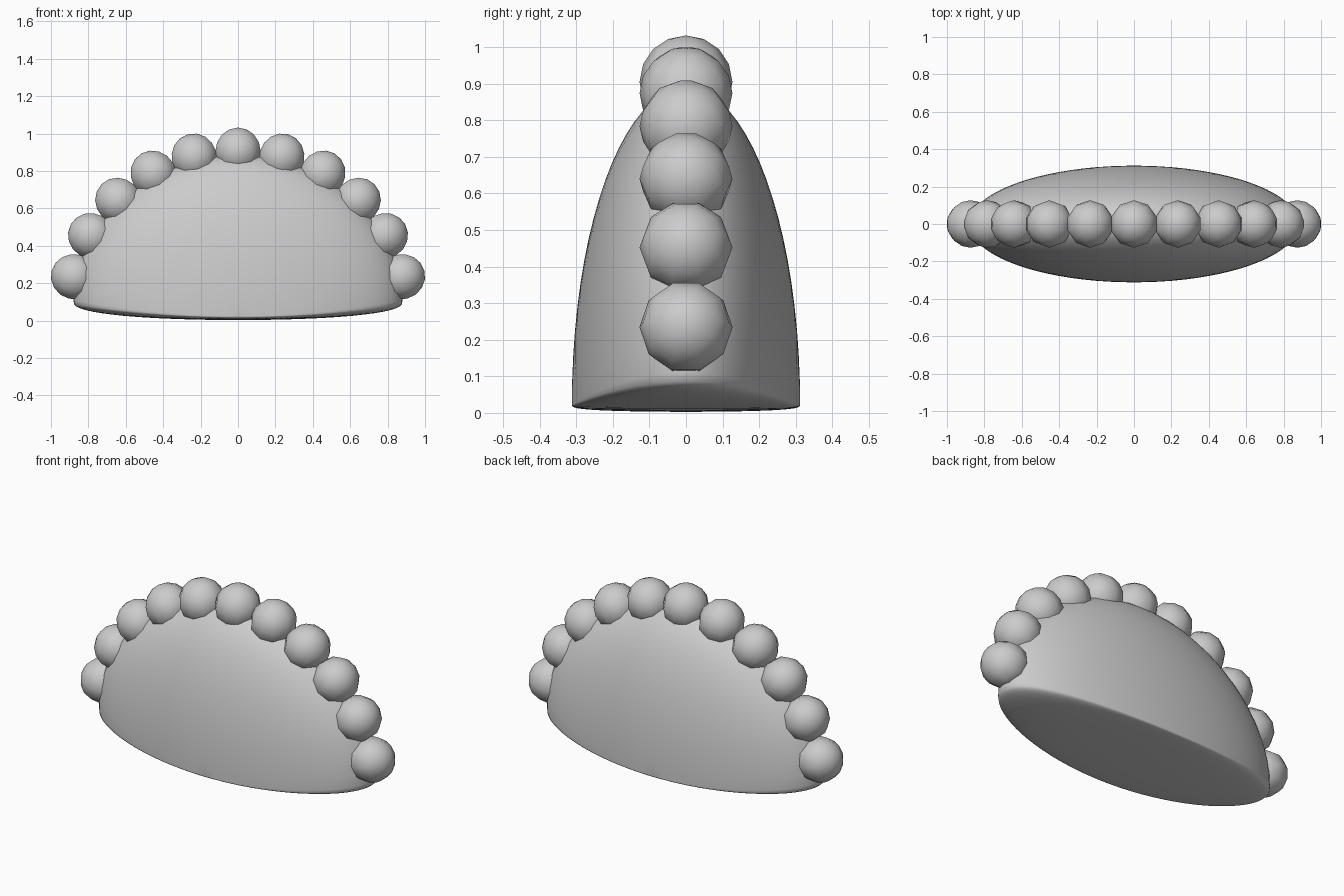
import bpy, bmesh, math

if "Cube" in bpy.data.objects:
    bpy.data.objects.remove(bpy.data.objects["Cube"])

dough = bpy.data.materials.new("dough grey")
dough.diffuse_color = (0.6, 0.6, 0.6, 1)
dough.use_nodes = True
dough.node_tree.nodes["Principled BSDF"].inputs["Base Color"].default_value = dough.diffuse_color


def finish(ob):
    ob.data.materials.append(dough)
    for p in ob.data.polygons:
        p.use_smooth = True


# Dumpling body: sphere with poles front and back, domed top, squashed belly
bpy.ops.mesh.primitive_uv_sphere_add(segments=64, ring_count=40, radius=1,
                                     rotation=(math.pi / 2, 0, 0))
body = bpy.context.object
body.name = "dumpling_body"
bpy.ops.object.transform_apply(rotation=True)
for v in body.data.vertices:
    x, y, z = v.co
    rim = 0.025 + 0.085 * x * x            # seam rises toward the ends
    if z >= 0:
        h = rim + z * (0.89 - rim)
    else:
        h = rim - (0.022 + 0.053 * x * x) * math.sqrt(-z)
    v.co = (0.88 * x, 0.312 * y, h)
finish(body)

# Pleats: faceted balls along the upper edge
for k in range(-5, 6):
    t = math.radians(15 * k)
    bpy.ops.mesh.primitive_uv_sphere_add(
        segments=10, ring_count=8, radius=0.127,
        location=(0.905 * math.sin(t), 0, 0.905 * math.cos(t)),
        rotation=(0, t, 0))
    ball = bpy.context.object
    ball.name = f"pleat_{k + 6}"
    finish(ball)
